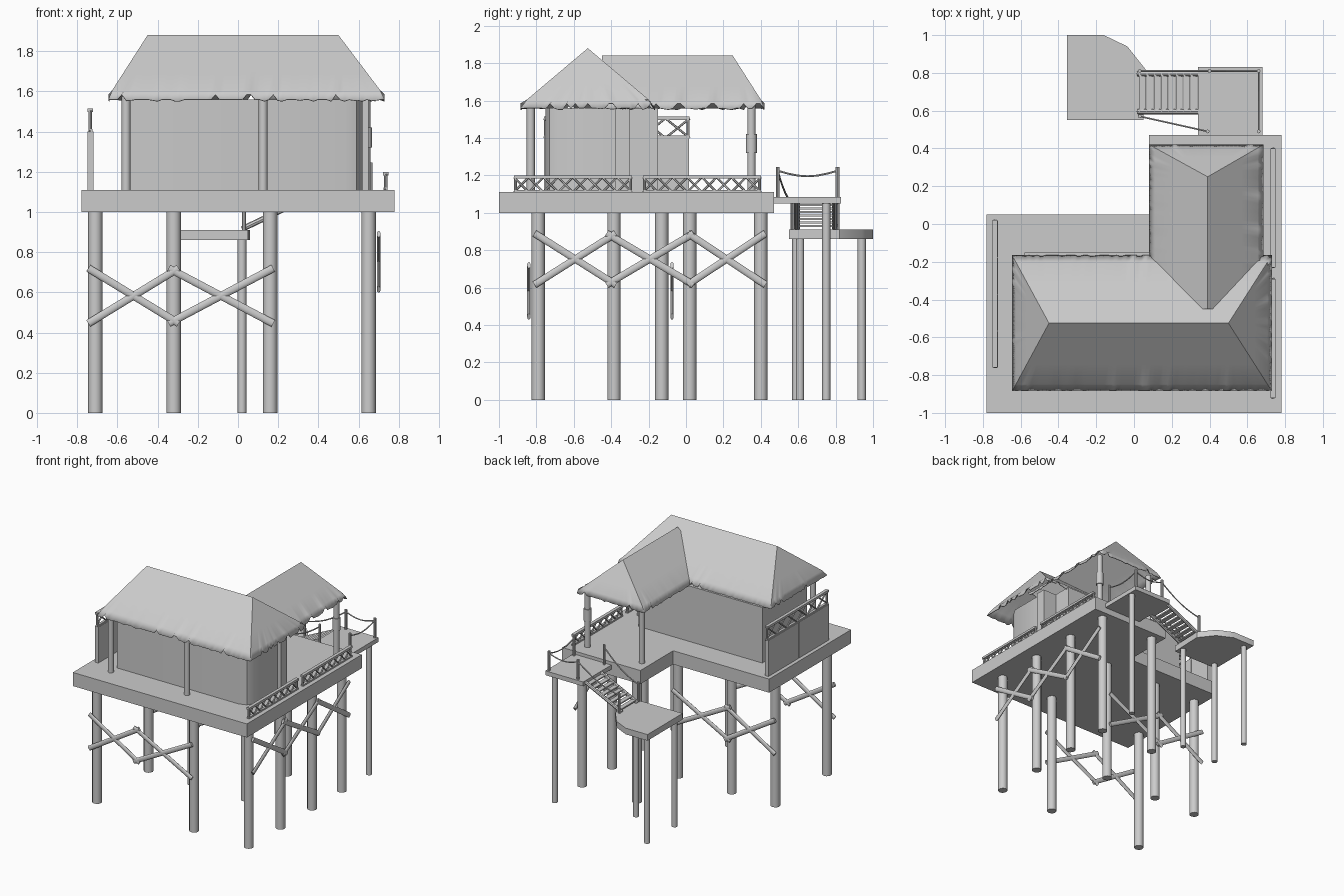
import bpy, bmesh, math, random
from mathutils import Vector

random.seed(4)
if "Cube" in bpy.data.objects:
    bpy.data.objects.remove(bpy.data.objects["Cube"], do_unlink=True)

grey = bpy.data.materials.new("plain grey")
grey.use_nodes = True
grey.diffuse_color = (0.6, 0.6, 0.6, 1)
grey.node_tree.nodes["Principled BSDF"].inputs["Base Color"].default_value = (0.6, 0.6, 0.6, 1)


def finish(bm, name, smooth=True):
    bmesh.ops.recalc_face_normals(bm, faces=bm.faces)
    mesh = bpy.data.meshes.new(name)
    bm.to_mesh(mesh)
    bm.free()
    mesh.materials.append(grey)
    ob = bpy.data.objects.new(name, mesh)
    bpy.context.collection.objects.link(ob)
    if smooth:
        bpy.ops.object.select_all(action='DESELECT')
        ob.select_set(True)
        bpy.context.view_layer.objects.active = ob
        bpy.ops.object.shade_smooth_by_angle(angle=math.radians(40))
    return ob


def add_rod(bm, a, b, r, sides=12):
    a, b = Vector(a), Vector(b)
    d = b - a
    geo = bmesh.ops.create_cone(bm, cap_ends=True, segments=sides, radius1=r, radius2=r, depth=d.length)
    turn = d.to_track_quat('Z', 'Y')
    for v in geo["verts"]:
        v.co = turn @ v.co + (a + b) / 2


def rods(name, pairs, r, sides=12):
    bm = bmesh.new()
    for a, b in pairs:
        add_rod(bm, a, b, r, sides)
    return finish(bm, name)


def add_box(bm, lo, hi):
    geo = bmesh.ops.create_cube(bm, size=1)
    for v in geo["verts"]:
        v.co = [(l + h) / 2 + c * (h - l) for l, h, c in zip(lo, hi, v.co)]


def box(name, lo, hi):
    bm = bmesh.new()
    add_box(bm, lo, hi)
    return finish(bm, name, False)


def slab(name, outline, z0, z1):
    bm = bmesh.new()
    low, high = [[bm.verts.new((x, y, z)) for x, y in outline] for z in (z0, z1)]
    bm.faces.new(low)
    bm.faces.new(high)
    for i in range(len(outline)):
        bm.faces.new((low[i - 1], low[i], high[i], high[i - 1]))
    return finish(bm, name)


# Decks
slab("main_deck", [(-.78, -1), (.78, -1), (.78, .47), (.08, .47), (.08, .05), (-.78, .05)], 1, 1.11)
box("side_platform", (.34, .47, 1.05), (.68, .83, 1.085))
slab("lower_landing", [(-.355, .55), (.05, .55), (.06, .82), (-.035, .94), (-.16, 1), (-.355, 1)], .86, .91)

# Stilts
main_legs = [(-.71, -.79), (.16, -.79), (.65, -.79), (.65, -.385), (.65, .02), (.65, .40),
             (.16, .40), (-.71, -.13), (-.32, -.13), (.16, -.13)]
rods("main_stilts", [((x, y, 0), (x, y, 1.01)) for x, y in main_legs], .036)
rods("landing_stilts", [((x, y, 0), (x, y, .87)) for x, y in [(-.31, .59), (-.31, .94), (.02, .61)]], .022)
rods("platform_stilt", [((.65, .75, 0), (.65, .75, 1.06))], .022)


# Flattened crossed braces along the front, back and left sides
def braces(name, spans, z0, z1, place, squash):
    bm = bmesh.new()
    along = Vector((squash[1] == .5, squash[0] == .5, 0))
    for s, e in spans:
        for za, zb in ((z0, z1), (z1, z0)):
            add_rod(bm, along * s + Vector((0, 0, za)), along * e + Vector((0, 0, zb)), .019, 10)
    bmesh.ops.scale(bm, vec=squash, verts=bm.verts)
    bmesh.ops.translate(bm, vec=place, verts=bm.verts)
    finish(bm, name)


pair = [(-.745, -.295), (-.345, .175)]
braces("front_braces", pair, .445, .72, (0, -.84, 0), (1, .5, 1))
braces("back_braces", pair, .445, .72, (0, -.075, 0), (1, .5, 1))
braces("left_braces", [(-.81, -.375), (-.425, .04), (.01, .425)], .615, .89, (.7, 0, 0), (.5, 1, 1))

# House walls with stepped corners
slab("house_walls", [(-.56, -.75), (.53, -.75), (.59, -.73), (.62, -.68), (.62, -.38), (.65, -.38),
                     (.65, -.30), (.53, -.30), (.53, -.15), (-.58, -.15)], 1.1, 1.56)
rods("porch_posts", [((x, y, 1.1), (x, y, 1.575)) for x, y in
                     [(-.557, -.83), (.125, -.83), (.637, .35), (.15, .35)]], .022)
rods("post_wrap", [((.637, .35, 1.32), (.637, .35, 1.42))], .029)


# Thatched hip roofs with a ragged fringe
def hip_roof(name, lo, hi, a, b, ridge_z):
    corners = [lo, (hi[0], lo[1]), hi, (lo[0], hi[1])]
    edge = []
    for p, q in zip(corners, corners[1:] + corners[:1]):
        p, q = Vector(p), Vector(q)
        n = int((q - p).length / .022)
        edge += [p.lerp(q, i / n) for i in range(n)]
    bm = bmesh.new()
    rings = []
    for t, rise in [(0, 0), (.1, .145), (.4, .43), (.7, .715), (1, 1)]:
        ring = []
        for p in edge:
            r = Vector((min(max(p.x, a[0]), b[0]), min(max(p.y, a[1]), b[1])))
            fringe = random.choice((0, 0, 0, -.004, -.008, .025)) if t == 0 else 0
            ring.append(bm.verts.new((*p.lerp(r, t), 1.56 + rise * (ridge_z - 1.56) + fringe)))
        rings.append(ring)
    for low, high in zip(rings, rings[1:]):
        for i in range(len(edge)):
            bm.faces.new((low[i - 1], low[i], high[i], high[i - 1]))
    bmesh.ops.remove_doubles(bm, verts=bm.verts, dist=.0005)
    ob = finish(bm, name)
    mod = ob.modifiers.new("thickness", 'SOLIDIFY')
    mod.thickness = .005
    mod.offset = -1


hip_roof("main_roof", (-.645, -.885), (.73, -.165), (-.45, -.525), (.50, -.525), 1.88)
hip_roof("porch_roof", (.08, -.45), (.685, .42), (.39, -.45), (.39, .25), 1.84)


# Lattice railings
def railing(name, x, y0, y1, z0, z1, count):
    bm = bmesh.new()
    add_box(bm, (x - .013, y0, z1 - .018), (x + .013, y1, z1))
    add_box(bm, (x - .01, y0, z0), (x + .01, y1, z0 + .012))
    step = (y1 - y0) / count
    for i in range(count):
        a, b = y0 + i * step, y0 + (i + 1) * step
        add_rod(bm, (x - .004, a, z0), (x - .004, b, z1 - .01), .006, 6)
        add_rod(bm, (x + .004, a, z1 - .01), (x + .004, b, z0), .006, 6)
    for y in (y0 + .008, y1 - .008):
        add_rod(bm, (x, y, z0), (x, y, z1), .008, 8)
    finish(bm, name)


railing("front_railing", .735, -.92, -.29, 1.11, 1.2, 8)
railing("back_railing", .735, -.23, .40, 1.11, 1.2, 8)
railing("screen_railing", -.735, -.76, .02, 1.4, 1.515, 6)
bm = bmesh.new()
for i in range(4):
    add_box(bm, (-.75, -.76 + i * .195, 1.1), (-.72, -.569 + i * .195, 1.4))
finish(bm, "screen_panels", False)

# Stairs down to the landing
bm = bmesh.new()
for y in (.595, .795):
    add_rod(bm, (.02, y, .915), (.345, y, 1.07), .014, 8)
for i in range(8):
    x, z = .045 + i * .039, .93 + i * .0185
    add_box(bm, (x - .018, .595, z - .005), (x + .018, .795, z + .005))
finish(bm, "stairs")

# Rope posts and sagging ropes
tall = [(.39, .49), (.66, .49), (.66, .81), (.40, .81)]
low = [(.03, .57), (.03, .81)]
posts = [(x, y, 1.08, 1.245) for x, y in tall] + [(x, y, .9, 1.07) for x, y in low]
rods("rope_posts", [((x, y, a), (x, y, b)) for x, y, a, b in posts], .01, 8)
pieces = []
for i, j in [(1, 2), (2, 3), (3, 5), (0, 4)]:
    a, b = [Vector((posts[k][0], posts[k][1], posts[k][3] - .02)) for k in (i, j)]
    pts = [a.lerp(b, t / 6) - Vector((0, 0, .03 * math.sin(math.pi * t / 6))) for t in range(7)]
    pieces += list(zip(pts, pts[1:]))
rods("ropes", pieces, .005, 6)
